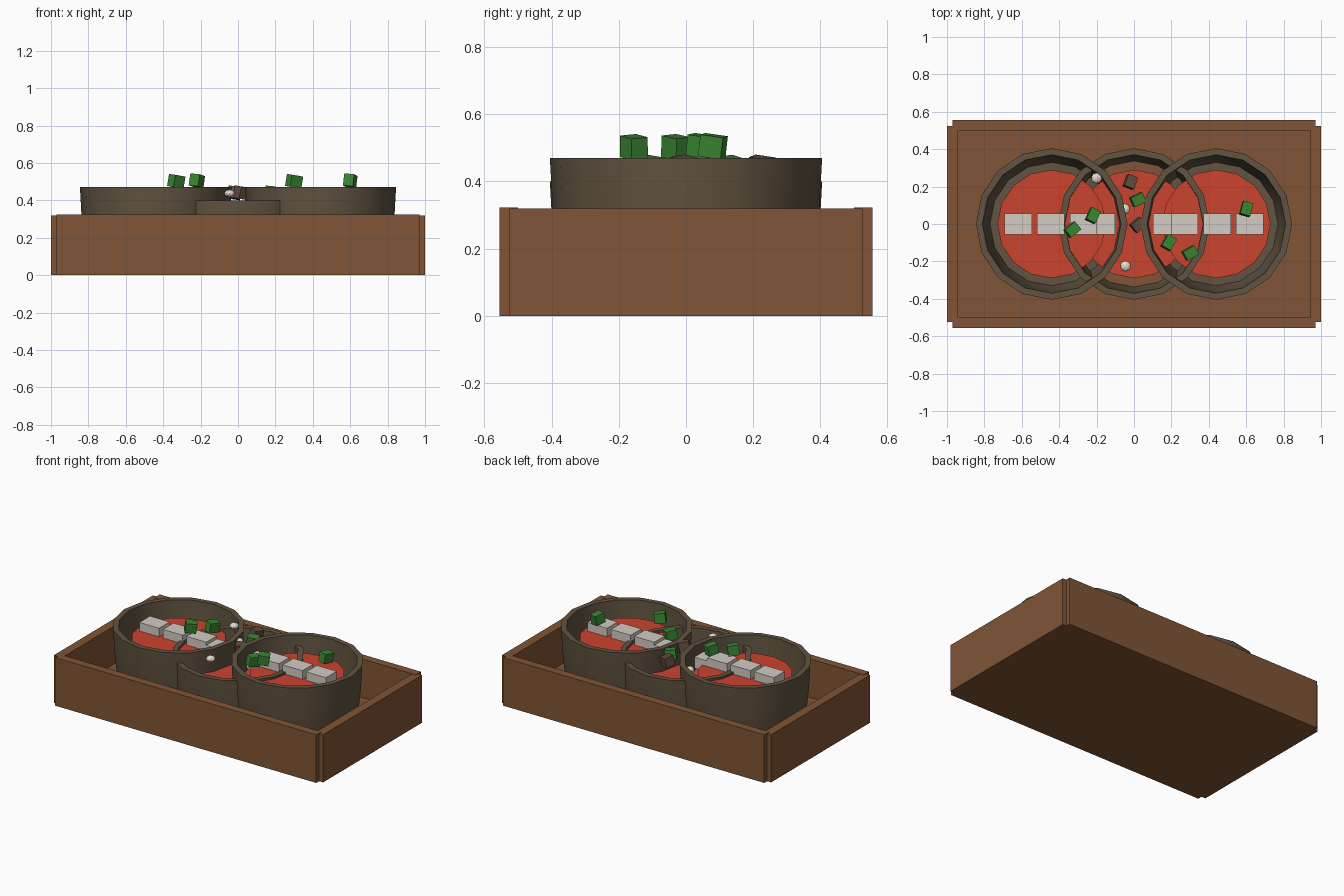
import bpy, bmesh, math
from mathutils import Matrix, Euler, Vector

if "Cube" in bpy.data.objects:
    bpy.data.objects.remove(bpy.data.objects["Cube"])


def srgb(r, g, b):
    f = lambda c: c / 12.92 if c <= 0.04045 else ((c + 0.055) / 1.055) ** 2.4
    return tuple(f(v / 255) for v in (r, g, b)) + (1.0,)


def material(name, *rgb):
    m = bpy.data.materials.new(name)
    m.diffuse_color = srgb(*rgb)
    m.use_nodes = True
    m.node_tree.nodes["Principled BSDF"].inputs["Base Color"].default_value = m.diffuse_color
    return m


WOOD = material("wood brown", 128, 85, 54)
CLAY = material("clay grey brown", 97, 83, 65)
SOUP = material("soup red", 203, 67, 46)
TOFU = material("tofu white", 212, 204, 196)
HERB = material("herb green", 58, 133, 50)
MEAT = material("meat brown", 100, 76, 62)
PEARL = material("pale cream", 228, 222, 212)


def finish(bm, name, mat, smooth=False):
    me = bpy.data.meshes.new(name)
    bmesh.ops.recalc_face_normals(bm, faces=bm.faces)
    bm.to_mesh(me)
    bm.free()
    me.materials.append(mat)
    ob = bpy.data.objects.new(name, me)
    bpy.context.collection.objects.link(ob)
    if smooth:
        bpy.ops.object.select_all(action='DESELECT')
        ob.select_set(True)
        bpy.context.view_layer.objects.active = ob
        bpy.ops.object.shade_smooth_by_angle(angle=math.radians(50))
    return ob


def box(name, center, size, mat, rot=(0, 0, 0)):
    bm = bmesh.new()
    r = Euler([math.radians(a) for a in rot]).to_matrix().to_4x4()
    bmesh.ops.create_cube(bm, size=1, matrix=Matrix.Translation(center) @ r
                          @ Matrix.Diagonal((*size, 1)))
    return finish(bm, name, mat)


def lathe(name, profile, center, mat, sides=16):
    bm = bmesh.new()
    vs = [bm.verts.new((r, 0, z)) for r, z in profile]
    es = [bm.edges.new(p) for p in zip(vs, vs[1:])]
    bmesh.ops.spin(bm, geom=vs + es, cent=(0, 0, 0), axis=(0, 0, 1),
                   angle=2 * math.pi, steps=sides)
    bmesh.ops.remove_doubles(bm, verts=bm.verts, dist=1e-4)
    bmesh.ops.translate(bm, verts=bm.verts, vec=Vector(center))
    return finish(bm, name, mat, True)


# Tray: floor and four walls with notched corners
box("tray_floor", (0, 0, 0.0325), (1.94, 1.05, 0.065), WOOD)
for s, a, b in ((-1, "front", "left"), (1, "back", "right")):
    box("tray_wall_" + a, (0, s * 0.5275, 0.1615), (1.94, 0.055, 0.323), WOOD)
    box("tray_wall_" + b, (s * 0.97, 0, 0.16), (0.06, 1.05, 0.32), WOOD)

# Bowls, each with a floating disc of soup
BOWL = [(0, 0), (0.365, 0), (0.384, 0.12), (0.397, 0.25), (0.405, 0.40),
        (0.37, 0.40), (0.362, 0.25), (0.35, 0.13), (0.33, 0.03), (0, 0.03)]
DISC = [(0, 0.29), (0.29, 0.29), (0.29, 0.315), (0, 0.315)]
for name, x, z in (("left", -0.44, 0.07), ("middle", 0, 0.0), ("right", 0.44, 0.07)):
    lathe(name + "_bowl", BOWL, (x, 0, z), CLAY)
    lathe(name + "_soup", DISC, (x, 0, z), SOUP)

# Row of tofu blocks
for s in (-1, 1):
    for x, z in ((0.62, 0.405), (0.445, 0.405), (0.27, 0.405), (0.175, 0.385)):
        box("tofu_block", (s * x, 0, z), (0.147, 0.113, 0.075), TOFU)

# Herb pieces, tilted a little
for x, y, z, turn in ((-0.33, -0.03, 0.502, 40), (-0.22, 0.045, 0.505, 65),
                      (0.02, 0.13, 0.44, 25), (0.60, 0.08, 0.505, 75),
                      (0.185, -0.10, 0.44, 60), (0.30, -0.155, 0.502, 30)):
    box("herb_piece", (x, y, z), (0.07, 0.055, 0.065), HERB, (5, 8, turn))

# Meat chunks
for x, y, turn in ((-0.02, 0.225, 70), (0.02, -0.005, 40)):
    box("meat_chunk", (x, y, 0.44), (0.065, 0.055, 0.065), MEAT, (8, 8, turn))

# Small round garnish
for x, y in ((-0.20, 0.245), (-0.05, 0.08), (-0.045, -0.225)):
    bm = bmesh.new()
    bmesh.ops.create_icosphere(bm, subdivisions=2, radius=0.029, matrix=
                               Matrix.Translation((x, y, 0.437)) @ Matrix.Diagonal((1, 1, 0.7, 1)))
    finish(bm, "garnish_ball", PEARL)
